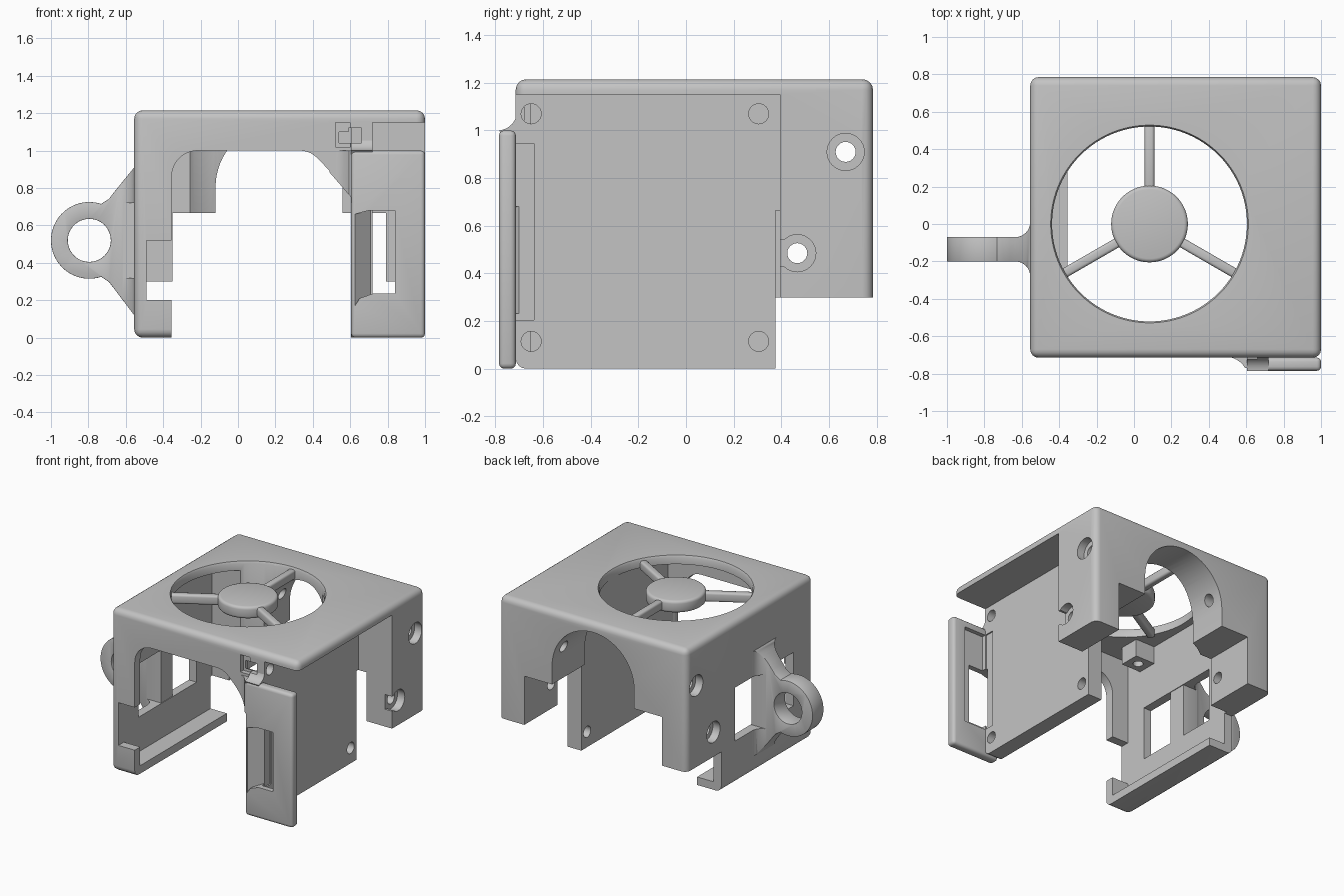
import bpy, bmesh
from math import pi, cos, sin, radians
from mathutils import Matrix, Vector

if "Cube" in bpy.data.objects:
    bpy.data.objects.remove(bpy.data.objects["Cube"])

GREY = (0.55, 0.55, 0.55, 1)
mat = bpy.data.materials.new("plain_grey")
mat.use_nodes = True
mat.diffuse_color = GREY
mat.node_tree.nodes["Principled BSDF"].inputs["Base Color"].default_value = GREY


def finish(bm, name):
    bmesh.ops.recalc_face_normals(bm, faces=bm.faces)
    me = bpy.data.meshes.new(name)
    bm.to_mesh(me)
    bm.free()
    me.materials.append(mat)
    ob = bpy.data.objects.new(name, me)
    bpy.context.collection.objects.link(ob)
    return ob


def box(name, x, y, z):
    bm = bmesh.new()
    bmesh.ops.create_cube(bm, size=1)
    for v in bm.verts:
        v.co = Vector([r[0] + (c + 0.5) * (r[1] - r[0]) for c, r in zip(v.co, (x, y, z))])
    return finish(bm, name)


def cyl(name, axis, centre, r, depth, r2=None, n=64):
    bm = bmesh.new()
    bmesh.ops.create_cone(bm, cap_ends=True, segments=n, radius1=r,
                          radius2=r if r2 is None else r2, depth=depth)
    rot = {"x": Matrix.Rotation(pi / 2, 4, "Y"), "y": Matrix.Rotation(pi / 2, 4, "X"),
           "z": Matrix()}[axis]
    bm.transform(Matrix.Translation(centre) @ rot)
    return finish(bm, name)


def prism(name, pts, axis, lo, hi):
    """Extrude a flat outline along an axis."""
    place = {"x": lambda a, b, t: (t, a, b), "y": lambda a, b, t: (a, t, b),
             "z": lambda a, b, t: (a, b, t)}[axis]
    bm = bmesh.new()
    face = bm.faces.new([bm.verts.new(place(a, b, lo)) for a, b in pts])
    ext = bmesh.ops.extrude_face_region(bm, geom=[face])
    step = Vector(place(0, 0, hi - lo))
    bmesh.ops.translate(bm, vec=step, verts=[g for g in ext["geom"] if isinstance(g, bmesh.types.BMVert)])
    return finish(bm, name)


def arc(cx, cy, r, a0, a1, n=10):
    return [(cx + r * cos(radians(a0 + (a1 - a0) * i / n)),
             cy + r * sin(radians(a0 + (a1 - a0) * i / n))) for i in range(n + 1)]


def apply(ob, mod):
    bpy.context.view_layer.objects.active = ob
    bpy.ops.object.modifier_apply(modifier=mod.name)


def combine(ob, other, op="DIFFERENCE"):
    m = ob.modifiers.new("combine", "BOOLEAN")
    m.operation, m.solver, m.object = op, "EXACT", other
    apply(ob, m)
    bpy.data.objects.remove(other)


def bevel(ob, width, segs=3):
    m = ob.modifiers.new("round", "BEVEL")
    m.width, m.segments, m.limit_method, m.angle_limit = width, segs, "ANGLE", radians(50)
    apply(ob, m)


def smooth(ob):
    bpy.ops.object.select_all(action="DESELECT")
    ob.select_set(True)
    bpy.context.view_layer.objects.active = ob
    bpy.ops.object.shade_smooth_by_angle(angle=radians(32))


FAN_X = 0.083

# Housing block, hollowed step by step
body = box("housing", (-0.555, 1), (-0.715, 0.785), (0, 1.215))
bevel(body, 0.045, 4)
for x, y, z in [
    ((-0.355, 0.605), (-0.65, 0.395), (-0.1, 1.15)),   # main cavity
    ((-0.49, -0.3), (-0.65, 0.395), (0.06, 1.15)),     # channel above the bottom lip
    ((-0.49, -0.3), (-0.8, -0.6), (0.2, 0.52)),        # front notch of left leg
    ((0.72, 1.1), (-0.8, 0.395), (-0.1, 1.15)),        # recess on the right side
    ((-0.35, 0.79), (0.375, 0.9), (-0.1, 0.665)),      # gap between back posts
    ((-0.7, 1.1), (0.375, 0.9), (-0.1, 0.3)),          # under the back posts
    ((-0.7, -0.45), (-0.48, 0.21), (0.32, 0.72)),      # left side window
    ((0.52, 0.6), (-0.8, -0.68), (1.02, 1.15)),        # latch pocket
    ((0.59, 0.66), (-0.8, -0.6), (1.04, 1.12)),        # latch hole
    ((0.71, 0.8), (-0.73, -0.637), (0.205, 0.945)),    # shallow slot in right wall
]:
    combine(body, box("cutter", x, y, z))

# Arched back opening
combine(body, prism("cutter", [(0.56, 0.5)] + arc(0.22, 0.805, 0.34, 0, 180, 32) + [(-0.12, 0.5)],
                    "y", 0.3, 0.9))
# Front opening with one round corner and one sloped corner
combine(body, prism("cutter", [(-0.355, 0.53)] + arc(-0.215, 0.86, 0.14, 180, 90)
                    + arc(0.33, 0.87, 0.13, 90, 45, 5) + [(0.56, 0.82)]
                    + arc(0.505, 0.75, 0.1, 38, 0, 4) + [(0.605, -0.1), (-0.355, -0.1)],
                    "y", -0.8, -0.55))
# Fan duct with a softened rim
combine(body, cyl("cutter", "z", (FAN_X, 0, 0.8), 0.521, 1.0, n=96))
combine(body, cyl("cutter", "z", (FAN_X, 0, 1.205), 0.513, 0.04, 0.534, n=96))

# Bores with counterbores through both back posts
for y, z in [(0.67, 0.91), (0.467, 0.485)]:
    for face, mid in [(-0.555, -0.35), (1, 0.79)]:
        combine(body, cyl("cutter", "x", (face, y, z), 0.078, 0.12, n=32))
        combine(body, cyl("cutter", "x", (mid, y, z), 0.042, 0.66, n=24))
# Screw holes through the right wall
for y in (-0.65, 0.305):
    for z in (0.115, 1.07):
        combine(body, cyl("cutter", "x", (0.66, y, z), 0.042, 0.24, n=24))
# Lower right counterbore opens towards the front
combine(body, box("cutter", (0.94, 1.1), (0.38, 0.44), (0.43, 0.54)))

# Small drilled boss under the roof
boss = box("roof_boss", (-0.495, -0.33), (-0.52, -0.37), (1.02, 1.16))
combine(boss, cyl("cutter", "z", (-0.41, -0.445, 1.02), 0.035, 0.2, n=24))
smooth(boss)

# Fan guard: hub and three spokes
hub = cyl("fan_hub", "z", (FAN_X, 0, 1.165), 0.205, 0.09)
bevel(hub, 0.02)
smooth(hub)
for i in range(3):
    spoke = box("fan_spoke", (0.17, 0.535), (-0.026, 0.026), (1.13, 1.2))
    bevel(spoke, 0.015)
    spoke.data.transform(Matrix.Translation((FAN_X, 0, 0)) @ Matrix.Rotation(radians(90 + 120 * i), 4, "Z"))
    smooth(spoke)

# Front cover panel: rear recess, then a finger slot with one sloped side
panel = box("front_panel", (0.605, 1), (-0.785, -0.714), (0, 1.0))
bevel(panel, 0.022)
combine(panel, box("cutter", (0.72, 0.9), (-0.745, -0.6), (0.205, 0.945)))
for part in (panel, body):
    slot = prism("cutter", [(0.625, 0.17), (0.65, 0.21), (0.72, 0.235), (0.84, 0.235),
                            (0.84, 0.68), (0.7, 0.68), (0.625, 0.66)], "y", -0.9, -0.6)
    combine(slot, prism("slope", [(0.62, -0.95), (0.9, -0.95), (0.9, -0.64), (0.718, -0.64),
                                  (0.712, -0.7), (0.62, -0.787)], "z", 0.1, 0.8), "INTERSECT")
    combine(part, slot)
    smooth(part)

# Curved webs joining the panel to the front wall
web = prism("panel_web", [(-0.7, 0.95), (-0.75, 0.95), (-0.785, 1.0)]
            + arc(-0.79, 1.08, 0.08, -80, 0, 6) + [(-0.7, 1.08)], "x", 0.605, 0.72)
combine(web, box("cutter", (0.5, 0.66), (-0.9, -0.6), (1.04, 1.12)))
smooth(web)
side_web = prism("panel_side_web", [(0.61, -0.7), (0.49, -0.71)]
                 + arc(0.49, -0.83, 0.12, 90, 30, 6) + [(0.61, -0.77)], "z", 0.72, 1.0)
combine(side_web, prism("cutter", [(0.38, 1.01), (0.605, 0.75), (0.605, 0.6), (0.3, 0.6)], "y", -0.9, -0.6))
smooth(side_web)

# Mounting eyelet: side outline intersected with a flared plan
eyelet = prism("mounting_eyelet", [(-0.495, 0.91), (-0.555, 0.91), (-0.665, 0.775), (-0.69, 0.742)]
               + arc(-0.795, 0.52, 0.205, 72, 288, 40)
               + [(-0.69, 0.298), (-0.665, 0.265), (-0.555, 0.12), (-0.495, 0.12)], "y", -0.4, 0.2)
flare = [(-0.495, 0)] + arc(-0.635, 0.01, 0.08, 0, -90, 8) + [(-1.1, -0.07)]
flare += [(x, -0.27 - y) for x, y in reversed(flare)]
combine(eyelet, prism("plan", flare, "z", 0, 1), "INTERSECT")
combine(eyelet, cyl("cutter", "y", (-0.795, -0.135, 0.52), 0.115, 1, n=48))
bevel(eyelet, 0.018, 2)
# The window continues through the flare on both sides of the eyelet web
for y in [(-0.48, -0.203), (-0.067, 0.21)]:
    combine(eyelet, box("cutter", (-0.66, -0.4), y, (0.32, 0.72)))
smooth(eyelet)
